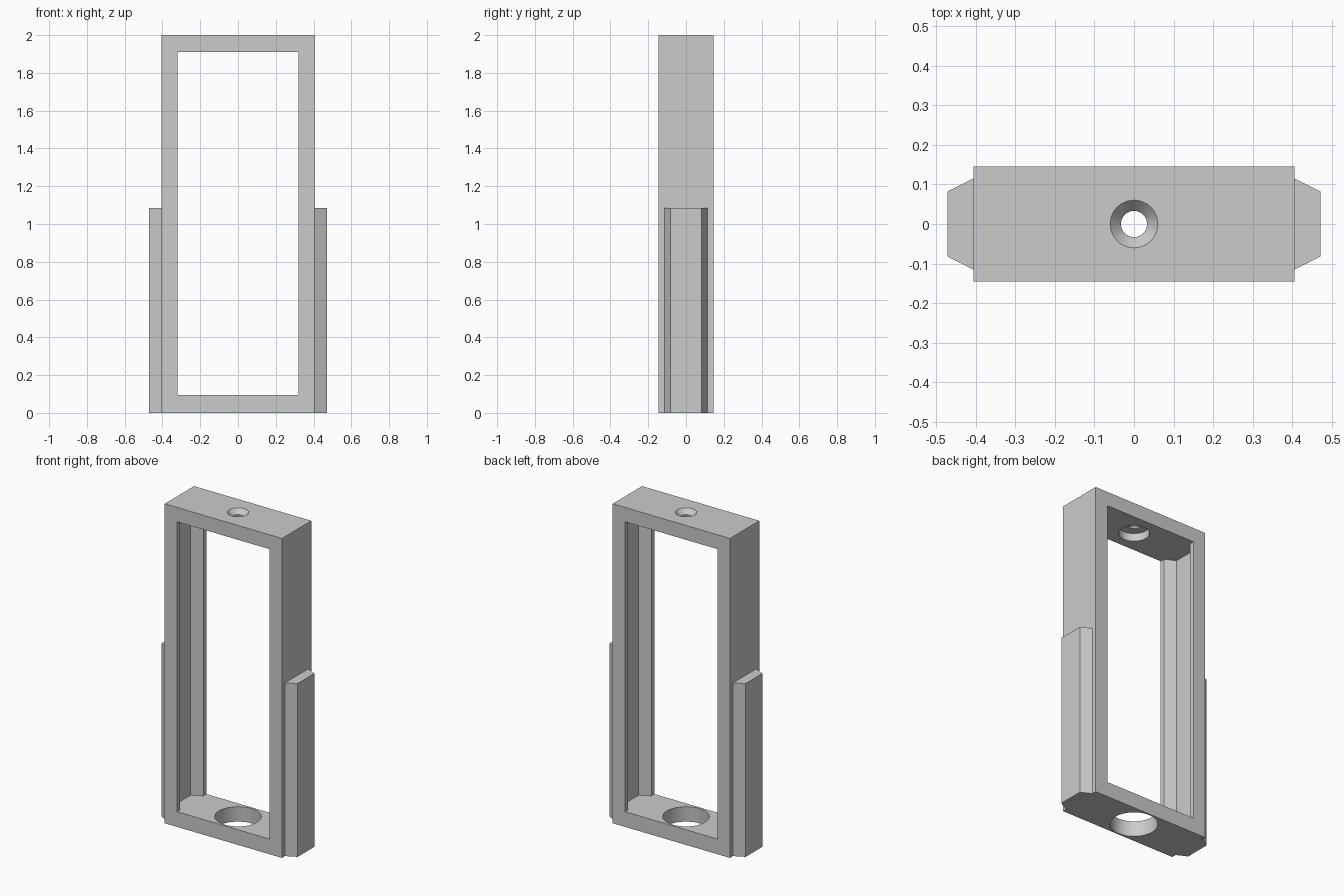
import bpy, bmesh, math

if "Cube" in bpy.data.objects:
    bpy.data.objects.remove(bpy.data.objects["Cube"], do_unlink=True)

grey = bpy.data.materials.new("plain grey")
grey.use_nodes = True
COLOUR = (0.6, 0.6, 0.6, 1)
grey.diffuse_color = COLOUR
grey.node_tree.nodes["Principled BSDF"].inputs["Base Color"].default_value = COLOUR

HALF_X, HALF_Y, HEIGHT = 0.406, 0.145, 2.0
INNER_X, INNER_LOW, INNER_HIGH = 0.32, 0.095, 1.91
RAIL_HEIGHT, RAIL_DEPTH, RAIL_BASE, RAIL_TIP = 1.085, 0.065, 0.115, 0.082


def finish(name, bm):
    bmesh.ops.recalc_face_normals(bm, faces=bm.faces)
    mesh = bpy.data.meshes.new(name)
    bm.to_mesh(mesh)
    bm.free()
    obj = bpy.data.objects.new(name, mesh)
    bpy.context.collection.objects.link(obj)
    mesh.materials.append(grey)
    return obj


def prism(name, outline, low, high):
    """Extrude an xy outline from low to high."""
    bm = bmesh.new()
    face = bm.faces.new([bm.verts.new((x, y, low)) for x, y in outline])
    top = bmesh.ops.extrude_face_region(bm, geom=[face])["geom"]
    bmesh.ops.translate(bm, vec=(0, 0, high - low),
                        verts=[v for v in top if isinstance(v, bmesh.types.BMVert)])
    return finish(name, bm)


def box(name, half_x, half_y, low, high):
    return prism(name, [(-half_x, -half_y), (half_x, -half_y),
                        (half_x, half_y), (-half_x, half_y)], low, high)


def taper(name, low, high, radius_low, radius_high):
    bm = bmesh.new()
    bmesh.ops.create_cone(bm, cap_ends=True, segments=64, radius1=radius_low,
                          radius2=radius_high, depth=high - low)
    bmesh.ops.translate(bm, vec=(0, 0, (low + high) / 2), verts=bm.verts)
    return finish(name, bm)


def rail_outline(side, base_x, overlap):
    """Trapezoid that narrows outwards, with a straight overlap behind its base."""
    back, tip = base_x - overlap, base_x + RAIL_DEPTH
    half = [(back, RAIL_BASE), (base_x, RAIL_BASE), (tip, RAIL_TIP)]
    return [(side * x, y) for x, y in half] + [(side * x, -y) for x, y in reversed(half)]


def combine(target, tool, operation):
    mod = target.modifiers.new(tool.name, "BOOLEAN")
    mod.operation, mod.solver, mod.object = operation, "EXACT", tool
    bpy.context.view_layer.objects.active = target
    bpy.ops.object.modifier_apply(modifier=mod.name)
    bpy.data.objects.remove(tool, do_unlink=True)


# Rectangular frame with its open window
frame = box("frame", HALF_X, HALF_Y, 0, HEIGHT)
combine(frame, box("window_cutter", INNER_X, 0.3, INNER_LOW, INNER_HIGH), "DIFFERENCE")

# Outer rails and matching grooves in the inner walls
for side, label in ((1, "left"), (-1, "right")):
    groove = prism(label + "_groove_cutter", rail_outline(side, INNER_X, 0.05),
                   INNER_LOW, INNER_HIGH)
    combine(frame, groove, "DIFFERENCE")
    rail = prism(label + "_rail", rail_outline(side, HALF_X, 0.01), 0, RAIL_HEIGHT)
    combine(frame, rail, "UNION")

# Wide hole in the base, stepped and countersunk hole in the top
for tool in (taper("base_hole_cutter", -0.02, 0.12, 0.137, 0.131),
             taper("recess_cutter", 1.88, 1.96, 0.088, 0.088),
             taper("bore_cutter", 1.94, 2.02, 0.033, 0.033),
             taper("countersink_cutter", 1.97, 2.001, 0.033, 0.061)):
    combine(frame, tool, "DIFFERENCE")

bpy.ops.object.select_all(action="DESELECT")
frame.select_set(True)
bpy.context.view_layer.objects.active = frame
bpy.ops.object.shade_smooth_by_angle(angle=math.radians(30))
